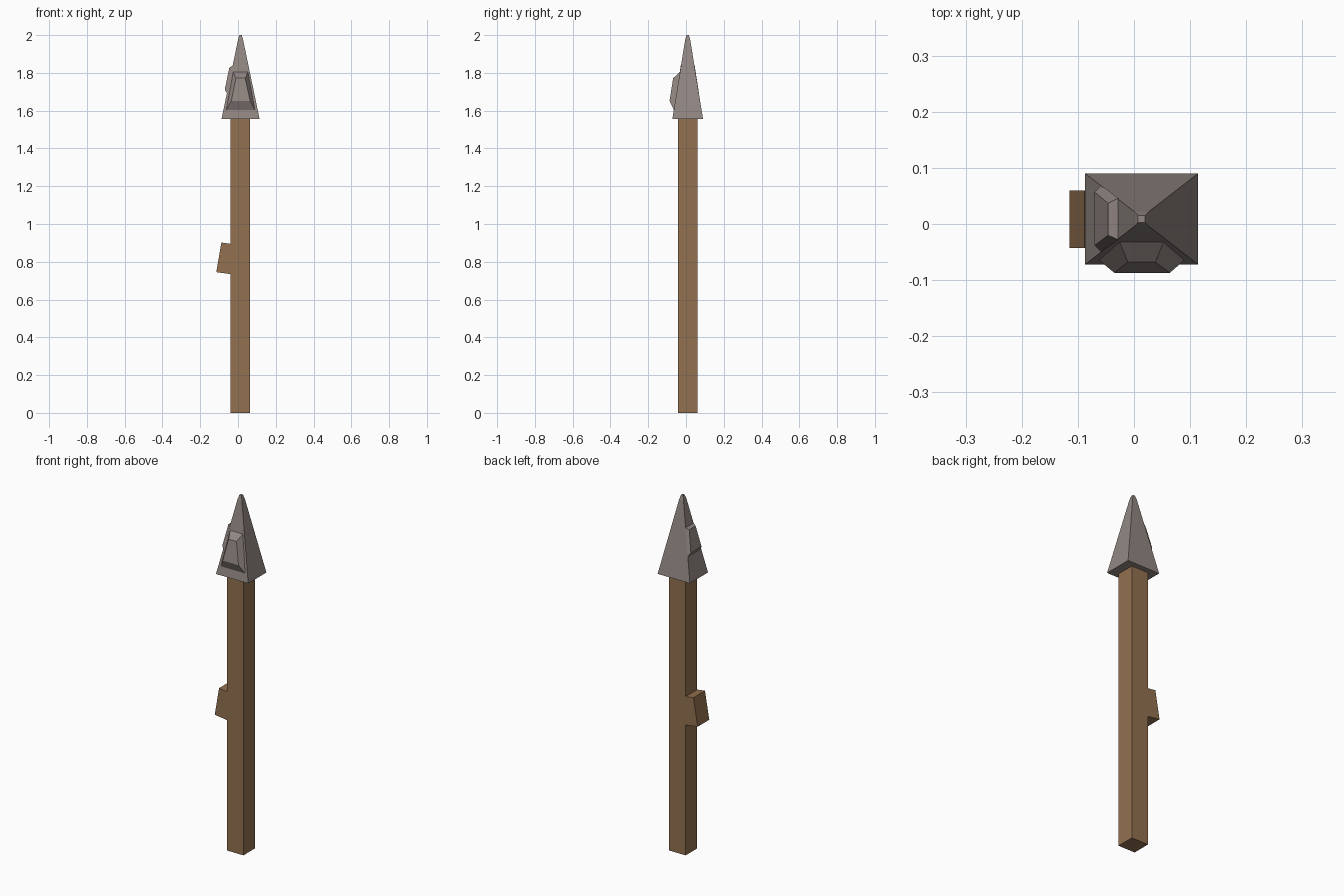
import bpy
import bmesh

if "Cube" in bpy.data.objects:
    bpy.data.objects.remove(bpy.data.objects["Cube"])


def material(name, rgb):
    m = bpy.data.materials.new(name)
    m.diffuse_color = (*rgb, 1)
    m.use_nodes = True
    m.node_tree.nodes["Principled BSDF"].inputs["Base Color"].default_value = m.diffuse_color
    return m


wood = material("brown wood", (0.29, 0.165, 0.08))
stone = material("grey stone", (0.285, 0.242, 0.226))


def loft(name, rings, mat):
    """Skin matching rings of points and cap both ends."""
    bm = bmesh.new()
    loops = [[bm.verts.new(p) for p in ring] for ring in rings]
    n = len(loops[0])
    for a, b in zip(loops, loops[1:]):
        for i in range(n):
            j = (i + 1) % n
            bm.faces.new((a[i], a[j], b[j], b[i]))
    bm.faces.new(loops[0][::-1])
    bm.faces.new(loops[-1])
    bmesh.ops.recalc_face_normals(bm, faces=bm.faces)
    mesh = bpy.data.meshes.new(name)
    bm.to_mesh(mesh)
    bm.free()
    mesh.materials.append(mat)
    ob = bpy.data.objects.new(name, mesh)
    bpy.context.collection.objects.link(ob)
    return ob


# Square shaft with a cut-off branch stub on its left side
profile = [(-0.04, 0), (0.064, 0), (0.064, 1.57), (-0.04, 1.57),
           (-0.04, 0.895), (-0.088, 0.902), (-0.115, 0.745), (-0.04, 0.735)]
loft("shaft", [[(x, y, z) for x, z in profile] for y in (-0.043, 0.06)], wood)

# Tapered four-sided spear head with a blunt tip
CX, CY = 0.0135, 0.009


def rect(hx, hy, z):
    return [(CX + sx * hx, CY + sy * hy, z)
            for sx, sy in ((-1, -1), (1, -1), (1, 1), (-1, 1))]


loft("spear_head", [rect(0.1005, 0.081, 1.557), rect(0.0135, 0.0135, 1.975),
                    rect(0.0065, 0.0065, 2.0)], stone)

# Raised chipped facet on the front of the head
loft("front_facet", [
    [(-0.063, -0.064, 1.603), (0.09, -0.064, 1.603),
     (0.053, -0.031, 1.805), (-0.026, -0.031, 1.805)],
    [(-0.035, -0.087, 1.652), (0.064, -0.087, 1.652),
     (0.038, -0.068, 1.772), (-0.011, -0.068, 1.772)]], stone)

# Raised chipped facet on the left of the head
loft("left_facet", [
    [(-0.058, -0.05, 1.69), (-0.058, 0.069, 1.69),
     (-0.028, 0.046, 1.838), (-0.028, -0.028, 1.838)],
    [(-0.07, -0.038, 1.712), (-0.07, 0.057, 1.712),
     (-0.046, 0.037, 1.828), (-0.046, -0.02, 1.828)]], stone)
